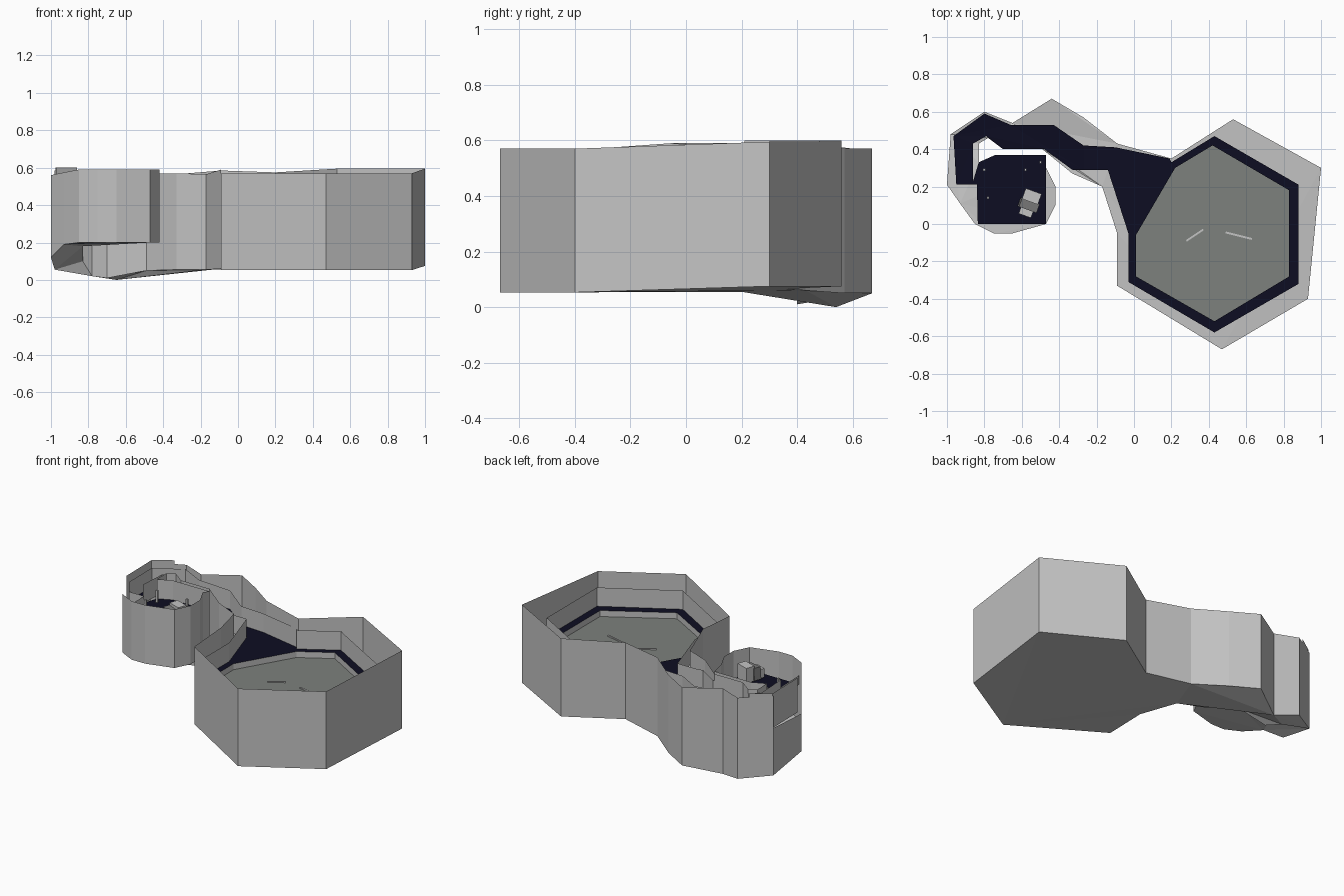
import bpy, bmesh, math
from mathutils import Matrix, Vector

if "Cube" in bpy.data.objects:
    bpy.data.objects.remove(bpy.data.objects["Cube"])


def material(name, rgb):
    m = bpy.data.materials.new(name)
    m.diffuse_color = (*rgb, 1)
    m.use_nodes = True
    m.node_tree.nodes["Principled BSDF"].inputs["Base Color"].default_value = m.diffuse_color
    return m


STONE = material("pale_stone", (0.55, 0.55, 0.55))
NAVY = material("navy_floor", (0.004, 0.004, 0.016))
POOL = material("grey_green_floor", (0.205, 0.22, 0.205))
DARK = material("dark_grey", (0.2, 0.2, 0.2))


def finish(name, bm, mat):
    me = bpy.data.meshes.new(name)
    bm.to_mesh(me)
    bm.free()
    me.materials.append(mat)
    ob = bpy.data.objects.new(name, me)
    bpy.context.collection.objects.link(ob)
    return ob


def plate(name, pts, mat):
    """Flat floor from an outline of 3D points, facing up."""
    bm = bmesh.new()
    f = bm.faces.new([bm.verts.new(p) for p in pts])
    f.normal_update()
    if f.normal.z < 0:
        f.normal_flip()
    bmesh.ops.triangulate(bm, faces=[f], ngon_method='EAR_CLIP')
    return finish(name, bm, mat)


def fence(name, pts, low, high, mat=STONE, closed=False):
    """Thin upright wall along a path; low and high are offsets from path z."""
    bm = bmesh.new()
    n = len(pts)
    for i in range(n if closed else n - 1):
        a, b = pts[i], pts[(i + 1) % n]
        bm.faces.new([bm.verts.new((p[0], p[1], p[2] + h))
                      for p, h in ((a, low), (b, low), (b, high), (a, high))])
    return finish(name, bm, mat)


def box(name, loc, size, rz, mat, tilt=0):
    bm = bmesh.new()
    bmesh.ops.create_cube(bm, size=1)
    M = (Matrix.Translation(loc) @ Matrix.Rotation(rz, 4, 'Z')
         @ Matrix.Rotation(tilt, 4, 'Y') @ Matrix.Diagonal((*size, 1)))
    bm.transform(M)
    return finish(name, bm, mat)


# Outer shell outline: x, y, bottom z, rim z
R = [(-.09, -.33, .053, .57), (.47, -.67, .053, .57), (.93, -.40, .053, .57),
     (1, .30, .075, .595), (.53, .56, .075, .595), (.20, .35, .065, .575),
     (-.09, .43, .06, .585), (-.27, .57, .05, .57), (-.44, .67, .05, .57),
     (-.65, .54, 0, .57), (-.80, .60, .03, .57), (-.98, .48, .055, .585),
     (-1, .21, .12, .56), (-.93, .11, .19, .575), (-.85, 0, .2, .59),
     (-.75, -.05, .2, .59), (-.65, -.05, .2, .59), (-.47, 0, .2, .59),
     (-.42, .10, .2, .59), (-.42, .20, .2, .59), (-.47, .30, .2, .59),
     (-.47, .37, .2, .57), (-.74, .37, .2, .57), (-.83, .33, .18, .57),
     (-.83, .43, .1, .57), (-.78, .46, .02, .57), (-.70, .40, .01, .57),
     (-.49, .40, .05, .57), (-.33, .27, .055, .57), (-.17, .20, .055, .565),
     (-.09, -.05, .06, .59)]
plate("shell_bottom", [p[:3] for p in R], STONE)
bm = bmesh.new()
LOW_SIDE = 11                      # this segment stops low; a panel sits above
for i, a in enumerate(R):
    b = R[(i + 1) % len(R)]
    ta, tb = (.37, .37) if i == LOW_SIDE else (a[3], b[3])
    bm.faces.new([bm.verts.new(v) for v in
                  ((*a[:3],), (*b[:3],), (b[0], b[1], tb), (a[0], a[1], ta))])
finish("shell_walls", bm, STONE)
fence("left_upper_panel", [(-.86, .56, .37), (-.975, .48, .37), (-.97, .21, .37)], 0, .23)

# Arena floor: navy ring round a sunken hexagon
Z = .38
ring_out = [(-.03, -.05), (-.03, -.31), (.43, -.58), (.88, -.32), (.88, .21),
            (.43, .47), (.20, .33)]
ring_in = [(.01, -.06), (.01, -.28), (.43, -.52), (.83, -.28), (.83, .18),
           (.42, .42), (.22, .30)]
bm = bmesh.new()
n = len(ring_out)
for i in range(n):
    j = (i + 1) % n
    bm.faces.new([bm.verts.new((*p, Z)) for p in
                  (ring_out[i], ring_out[j], ring_in[j], ring_in[i])])
finish("arena_ring", bm, NAVY)
plate("arena_hexagon", [(*p, Z - .04) for p in ring_in], POOL)
fence("arena_step", [(*p, Z) for p in ring_in], -.04, 0, STONE, True)
plate("entrance_floor", [(-.03, -.05, Z), (.20, .33, Z), (.19, .35, Z), (-.1, .41, Z),
                         (-.27, .42, Z), (-.27, .29, Z), (-.14, .29, Z)], NAVY)

# Corridor floor and room floor
outer = [(-.27, .42, Z), (-.43, .53, .40), (-.66, .53, .41), (-.80, .59, .42),
         (-.965, .47, .43), (-.95, .21, .44)]
inner = [(-.27, .29, Z), (-.33, .29, .385), (-.48, .40, .40), (-.70, .40, .41),
         (-.79, .47, .42), (-.86, .43, .43), (-.86, .23, .44)]
plate("corridor_floor", outer + [(-.84, .21, .44)] + inner[::-1], NAVY)
room = [(-.86, .23), (-.84, .21), (-.835, 0), (-.47, 0), (-.47, .37), (-.74, .37), (-.83, .33)]
plate("room_floor", [(*p, .44) for p in room], NAVY)

# Low inner walls beside the floors
fence("arena_low_wall", [(*p, Z) for p in ring_out], 0, .125)
fence("corridor_outer_wall", [(.2, .33, Z), (.19, .35, Z), (-.1, .41, Z)] + outer, 0, .125)
fence("corridor_inner_wall", [(-.03, -.05, Z), (-.14, .29, Z)] + inner, 0, .125)
fence("room_back_wall", [(-.83, .33, .44), (-.74, .37, .44), (-.47, .37, .44)], 0, .08)
fence("room_left_wall", [(-.95, .21, .44), (-.84, .21, .44), (-.835, 0, .44)], 0, .06)

# Stone monument in the room, with a sloping dark middle
turn = math.radians(-20)
spin = Matrix.Rotation(turn, 3, 'Z')
for name, off, size, mat, tilt in (
        ("monument_back", (0, .04, .05), (.09, .06, .10), STONE, 0),
        ("monument_middle", (0, -.01, .04), (.10, .05, .08), DARK, .1),
        ("monument_front", (0, -.05, .03), (.07, .04, .06), STONE, 0)):
    box(name, Vector((-.56, .11, .45)) + spin @ Vector(off), size, turn, mat, tilt)

# Small posts in the room
for i, (x, y) in enumerate([(-.78, .14), (-.58, .29), (-.80, .29), (-.50, .33)]):
    box(f"room_post_{i}", (x, y, .48), (.012, .012, .08), 0, STONE)

# Thin pale markers on the hexagon
for i, (a, b) in enumerate([((.28, -.09), (.37, -.03)), ((.49, -.045), (.63, -.08))]):
    d = Vector(b) - Vector(a)
    c = (Vector(a) + Vector(b)) / 2
    box(f"floor_marker_{i}", (c.x, c.y, Z - .037), (d.length, .01, .008),
        math.atan2(d.y, d.x), STONE)
